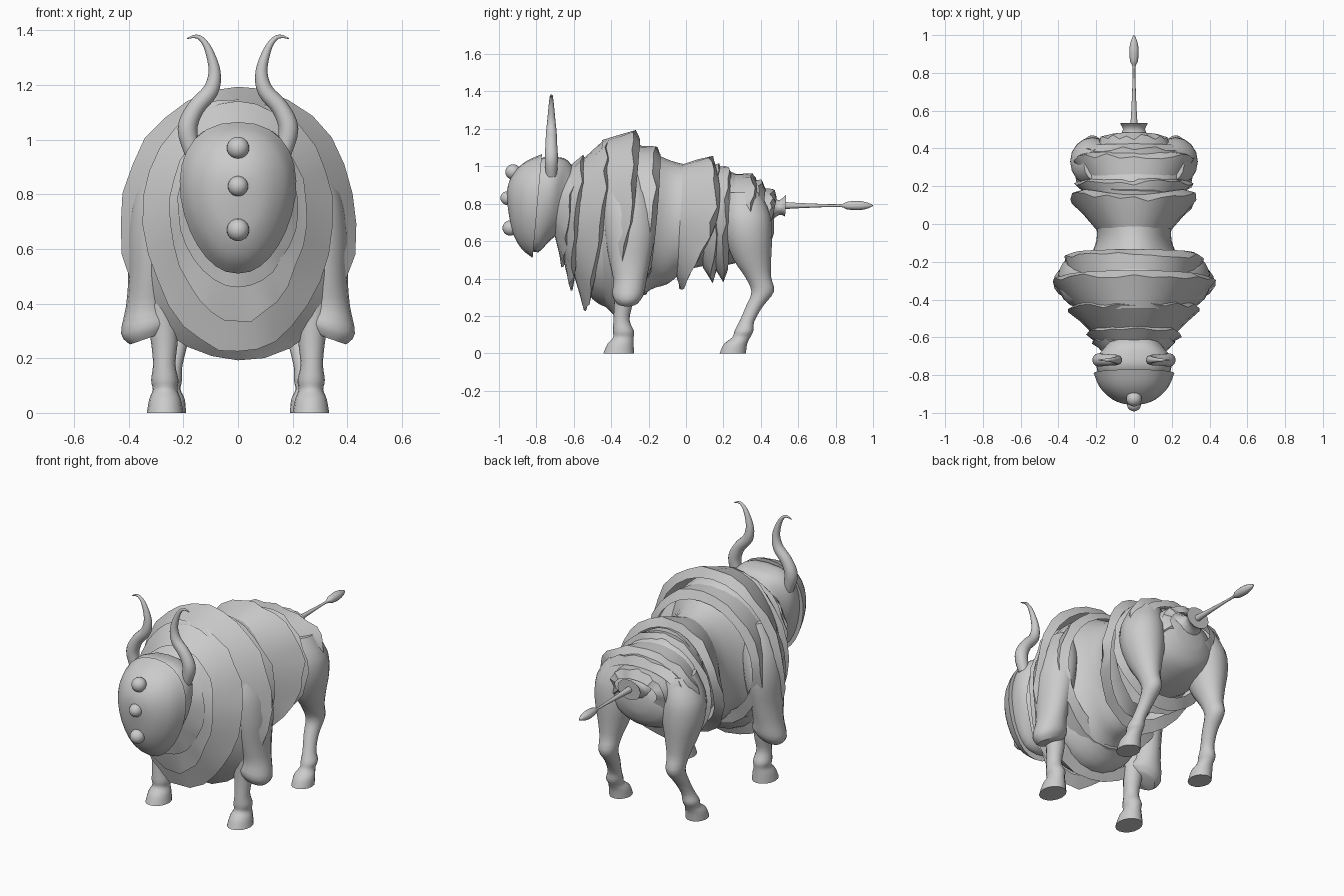
import bpy, bmesh, math, random
from mathutils import Vector

if "Cube" in bpy.data.objects:
    bpy.data.objects.remove(bpy.data.objects["Cube"])

random.seed(4)
grey = bpy.data.materials.new("grey_hide")
grey.diffuse_color = (0.6, 0.6, 0.6, 1)
grey.use_nodes = True
grey.node_tree.nodes["Principled BSDF"].inputs["Base Color"].default_value = grey.diffuse_color


def smooth_rows(rows, n):
    """Catmull-Rom interpolation between parameter rows."""
    rows = [tuple(r) for r in rows]
    out = []
    for i in range(len(rows) - 1):
        p0, p1, p2 = rows[max(i - 1, 0)], rows[i], rows[i + 1]
        p3 = rows[min(i + 2, len(rows) - 1)]
        for k in range(n):
            t = k / n
            out.append(tuple(
                0.5 * (2 * b + (c - a) * t + (2 * a - 5 * b + 4 * c - d) * t * t
                       + (3 * b - a - 3 * c + d) * t ** 3)
                for a, b, c, d in zip(p0, p1, p2, p3)))
    return out + [rows[-1]]


def loft(name, rings, closed=True, angle=50):
    bm = bmesh.new()
    vr = [[bm.verts.new(p) for p in r] for r in rings]
    n = len(vr[0])
    for a, b in zip(vr, vr[1:]):
        for j in range(n):
            k = (j + 1) % n
            bm.faces.new((a[j], b[j], b[k], a[k]))
    if closed:
        bm.faces.new(vr[0])
        bm.faces.new(vr[-1])
        bmesh.ops.recalc_face_normals(bm, faces=bm.faces)
    me = bpy.data.meshes.new(name)
    bm.to_mesh(me)
    bm.free()
    return finish(bpy.data.objects.new(name, me), name, angle)


def finish(ob, name, angle=50):
    if ob.name not in bpy.context.collection.objects:
        bpy.context.collection.objects.link(ob)
    ob.name = name
    ob.data.materials.append(grey)
    bpy.ops.object.select_all(action='DESELECT')
    ob.select_set(True)
    bpy.context.view_layer.objects.active = ob
    bpy.ops.object.shade_smooth_by_angle(angle=math.radians(angle))
    return ob


def cross(yt, zt, yb, zb, rx, taper=0.0, side=0.0, n=28, jag=0.0, box=1.0):
    """Upright ring from its top and bottom points and half width."""
    pts = []
    for j in range(n):
        a = 2 * math.pi * j / n
        c, s = math.cos(a), math.sin(a)
        t = (1 + s) / 2
        y = yb + (yt - yb) * t + side * c * c + random.uniform(-jag, jag)
        g = 1 + random.uniform(-jag, jag)
        x = math.copysign(abs(c) ** box, c) * rx * (1 + taper * s) * g
        pts.append((x, y, zb + (zt - zb) * t + (g - 1) * s * 0.4))
    return pts


def flat_ring(x, y, z, rx, ry, tilt=0.0, n=16):
    return [(x + rx * math.cos(a), y + ry * math.sin(a), z + tilt * rx * math.cos(a))
            for a in (2 * math.pi * j / n for j in range(n))]


# Torso under the fur
body = [(-.68, .95, -.68, .64, .13), (-.60, .99, -.58, .42, .21), (-.50, 1.07, -.50, .29, .28),
        (-.40, 1.14, -.40, .24, .32), (-.28, 1.13, -.30, .25, .33), (-.17, 1.07, -.19, .34, .24),
        (-.08, 1.03, -.10, .37, .20), (0, 1.01, -.02, .43, .20), (.10, 1.0, .08, .465, .22),
        (.22, .98, .20, .47, .27), (.33, .92, .33, .50, .27), (.42, .85, .43, .55, .19),
        (.47, .78, .47, .64, .08)]
loft("torso", [cross(*r) for r in smooth_rows(body, 3)])

# Head and face mask
head = [(-.83, 1.0, -.85, .56, .17, .15), (-.76, 1.05, -.79, .54, .19, .22),
        (-.69, 1.05, -.73, .60, .19, .2), (-.63, 1.03, -.67, .64, .15, .1), (-.58, .95, -.60, .62, .13, 0)]
loft("head", [cross(*r, box=.7) for r in smooth_rows(head, 3)])
mask = [(-.957, .87, -.957, .81, .025, .1), (-.945, .92, -.945, .73, .08, .1),
        (-.91, .98, -.925, .64, .13, .15), (-.85, 1.03, -.88, .56, .18, .18),
        (-.77, 1.065, -.82, .51, .21, .18)]
loft("face_mask", [cross(*r, box=.9) for r in smooth_rows(mask, 3)])

# Three round studs down the face
for y, z, r in ((-.925, .97, .041), (-.955, .83, .037), (-.94, .67, .041)):
    bpy.ops.mesh.primitive_uv_sphere_add(segments=20, ring_count=12, radius=r, location=(0, y, z))
    finish(bpy.context.object, "face_stud")

# Overlapping fur skirts: fixed ring -> flared ragged rim -> turned-in edge
skirts = [
    ("neck_ruff", (-.70, .97, -.70, .62, .14), (-.60, 1.0, -.66, .46, .22, .1)),
    ("throat_mane", (-.66, .97, -.67, .58, .16), (-.55, 1.06, -.62, .33, .25, .12)),
    ("chest_mane", (-.56, 1.03, -.60, .42, .22), (-.43, 1.15, -.54, .22, .345, .1, .03)),
    ("shoulder_mane", (-.45, 1.14, -.46, .28, .30), (-.27, 1.195, -.37, .19, .435, 0, .01)),
    ("shoulder_skirt", (-.33, 1.11, -.35, .27, .33), (-.16, 1.11, -.22, .32, .37, 0, .01)),
    ("waist_skirt", (-.02, 1.01, -.06, .44, .20, 0, .01), (.13, 1.06, -.03, .34, .335, 0, .09)),
    ("belly_skirt", (.10, 1.0, .09, .46, .21), (.17, 1.01, .14, .38, .27)),
    ("loin_skirt", (.14, .99, .15, .46, .24), (.22, 1.005, .20, .38, .315)),
    ("hip_skirt", (.24, .96, .24, .55, .25), (.36, .96, .30, .56, .32, .05, .01)),
    ("rump_skirt", (.31, .92, .32, .58, .25), (.40, .93, .38, .60, .27)),
    ("rump_tuft", (.37, .88, .38, .62, .20), (.46, .88, .43, .62, .18)),
]
for name, a, b in skirts:
    a, b = [tuple(r) + (0,) * (7 - len(r)) for r in (a, b)]
    mid = [(p + q) / 2 for p, q in zip(a, b)]
    tuck = (b[0] + .025, b[1] - .05, b[2] + .025, b[3] + .07, b[4] - .045, b[5], b[6])
    loft(name, [cross(*a), cross(*mid), cross(*b, jag=.015), cross(*tuck)], closed=False, angle=40)

# Tail with collar and brush
collar = [(.40, .88, .40, .66, .13), (.45, .84, .46, .71, .085), (.50, .82, .50, .74, .058),
          (.535, .85, .53, .73, .075)]
loft("tail_collar", [cross(*r, n=14) for r in smooth_rows(collar, 2)])
tail = [(.45, .025), (.54, .018), (.65, .012), (.82, .007), (.86, .02), (.92, .025), (.97, .016), (1.0, .002)]
loft("tail", [cross(y, .79 + r, y, .79 - r, r, n=12) for y, r in smooth_rows(tail, 3)])

# Leg profiles: x, y, z, half width, half depth, sideways tilt
front_leg = [(.267, -.36, 0, .067, .082), (.267, -.35, .05, .058, .07), (.267, -.335, .085, .045, .055),
             (.268, -.335, .12, .05, .056), (.27, -.345, .18, .041, .043), (.27, -.335, .27, .05, .05),
             (.28, -.33, .40, .06, .06)]
fur_sleeve = [(.325, -.315, .275, .07, .06, -.35), (.33, -.31, .315, .098, .085, -.25),
              (.33, -.30, .39, .08, .088, 0), (.32, -.30, .50, .082, .11, 0), (.305, -.30, .65, .10, .135, 0),
              (.28, -.31, .80, .10, .13, 0), (.24, -.32, .95, .06, .08, 0)]
rear_leg = [(.25, .25, 0, .06, .07), (.25, .265, .05, .055, .062), (.25, .295, .085, .04, .048),
            (.25, .31, .12, .045, .05), (.24, .325, .17, .036, .04), (.225, .365, .25, .04, .045),
            (.22, .41, .33, .05, .06), (.22, .385, .41, .06, .07), (.22, .355, .50, .085, .10),
            (.22, .335, .62, .115, .125), (.215, .325, .74, .115, .125), (.18, .31, .86, .085, .09)]
# Horn path: x, z, radius
horn = [(.165, .95, .03), (.185, 1.04, .036), (.155, 1.115, .032), (.10, 1.18, .029), (.086, 1.25, .022),
        (.108, 1.33, .014), (.135, 1.37, .009), (.16, 1.378, .006), (.187, 1.37, .002)]

for s, label in ((1, "right"), (-1, "left")):
    for name, rows in (("front_leg", front_leg), ("fur_sleeve", fur_sleeve), ("rear_leg", rear_leg)):
        rows = [(s * r[0], *r[1:5], s * (r[5] if len(r) > 5 else 0)) for r in rows]
        loft(f"{name}_{label}", [flat_ring(*r) for r in smooth_rows(rows, 3)])
    path = smooth_rows(horn, 4)
    rings = []
    for i, (x, z, r) in enumerate(path):
        p, q = path[max(i - 1, 0)], path[min(i + 1, len(path) - 1)]
        t = Vector((q[0] - p[0], 0, q[1] - p[1])).normalized()
        nrm = Vector((t.z, 0, -t.x))
        ring = []
        for j in range(14):
            a = 2 * math.pi * j / 14
            v = Vector((x, -.72, z)) + nrm * r * math.cos(a) + Vector((0, r * math.sin(a), 0))
            ring.append((s * v.x, v.y, v.z))
        rings.append(ring)
    loft(f"horn_{label}", rings)
